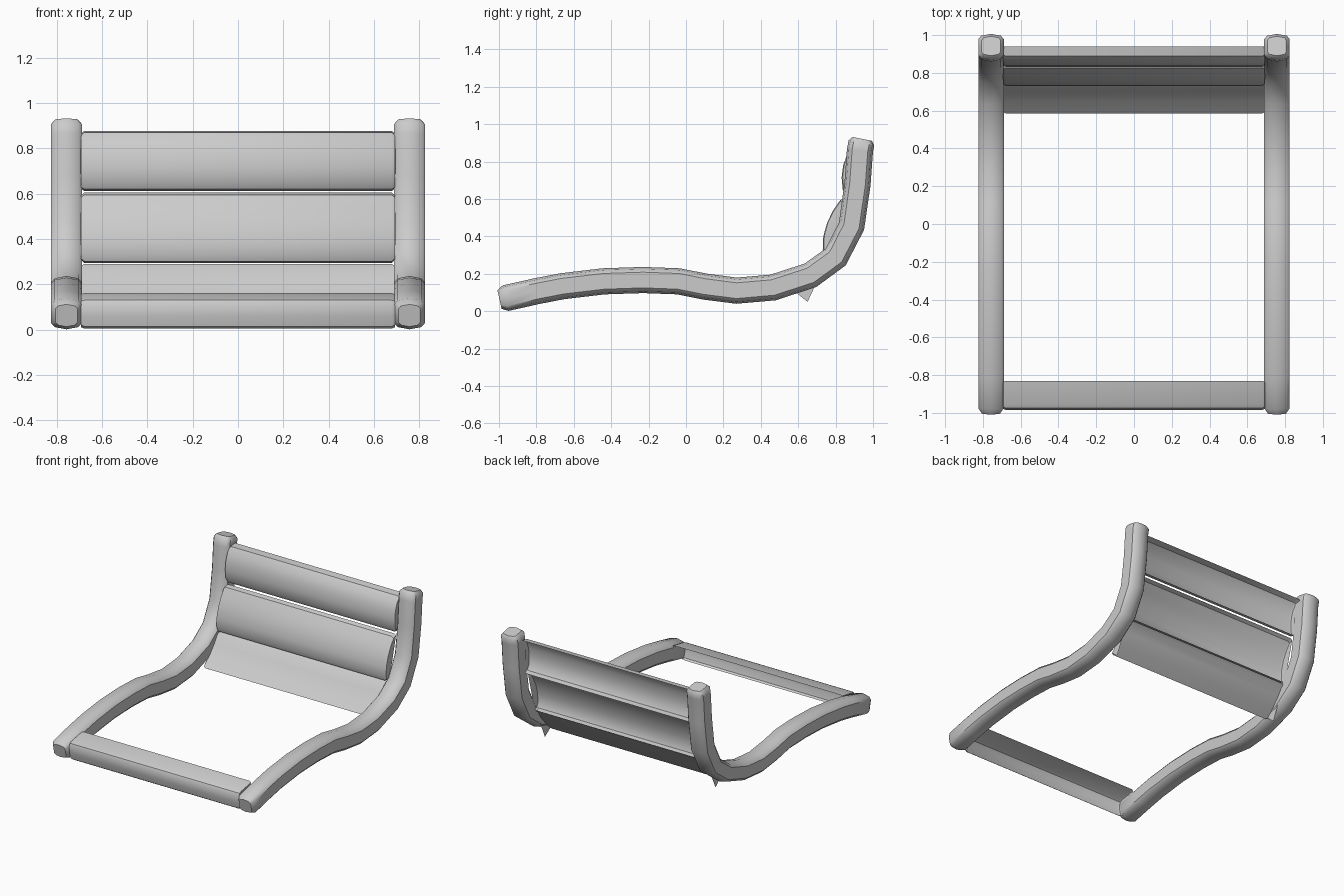
import bpy, bmesh, math
from mathutils import Vector

if "Cube" in bpy.data.objects:
    bpy.data.objects.remove(bpy.data.objects["Cube"])


def finish(bm, name, angle):
    bmesh.ops.recalc_face_normals(bm, faces=bm.faces[:])
    me = bpy.data.meshes.new(name)
    bm.to_mesh(me)
    bm.free()
    ob = bpy.data.objects.new(name, me)
    bpy.context.collection.objects.link(ob)
    bpy.ops.object.select_all(action='DESELECT')
    ob.select_set(True)
    bpy.context.view_layer.objects.active = ob
    bpy.ops.object.shade_smooth_by_angle(angle=math.radians(angle))
    return ob


def side_rail():
    # crowned square section swept along the (y, z) centre line
    path = [Vector(p) for p in [
        (-0.965, 0.07), (-0.8, 0.107), (-0.66, 0.134), (-0.44, 0.16),
        (-0.23, 0.167), (-0.04, 0.16), (0.1, 0.132), (0.27, 0.11),
        (0.465, 0.127), (0.665, 0.192), (0.8, 0.29), (0.885, 0.455),
        (0.917, 0.68), (0.93, 0.86), (0.938, 0.9)]]
    dirs = []
    for i in range(len(path)):
        a, b = path[max(i - 1, 0)], path[min(i + 1, len(path) - 1)]
        dirs.append((b - a).normalized())
    rings = [(p, d, 1.0) for p, d in zip(path, dirs)]
    rings.insert(0, (path[0] - dirs[0] * 0.033, dirs[0], 0.72))
    rings.append((path[-1] + dirs[-1] * 0.022, dirs[-1], 0.75))
    quarter = [(0.0675, 0.0), (0.0675, 0.042), (0.052, 0.06)]
    sec = quarter + [(0, 0.07)] + [(-x, n) for x, n in quarter[:0:-1]]
    sec += [(-x, -n) for x, n in sec]
    bm = bmesh.new()
    loops = []
    for p, d, s in rings:
        n = Vector((-d.y, d.x))
        loops.append([bm.verts.new((0.757 + x * s, p.x + n.x * h * s, p.y + n.y * h * s))
                      for x, h in sec])
    k = len(sec)
    for a, b in zip(loops, loops[1:]):
        for i in range(k):
            j = (i + 1) % k
            bm.faces.new((a[i], a[j], b[j], b[i]))
    bm.faces.new(loops[0])
    bm.faces.new(loops[-1])
    ob = finish(bm, "side_rails", 40)
    # opposite rail
    mod = ob.modifiers.new("mirror", 'MIRROR')
    mod.use_axis[0] = True


def slat(name, profile, extra=()):
    # open-backed shell with slightly domed end caps
    pts = [Vector(p) for p in profile]
    mid = (pts[0] + pts[-1]) / 2
    bm = bmesh.new()
    rows = []
    for x, s in ((-0.692, 0.93), (-0.678, 1), (0.678, 1), (0.692, 0.93)):
        rows.append([bm.verts.new((x, *(mid + (p - mid) * s))) for p in pts])
    for a, b in zip(rows, rows[1:]):
        for i in range(len(pts) - 1):
            bm.faces.new((a[i], a[i + 1], b[i + 1], b[i]))
    for row, x in ((rows[0], -0.696), (rows[-1], 0.696)):
        edge = row + [bm.verts.new((x, *p)) for p in extra]
        c = sum(pts, Vector((0, 0))) / len(pts)
        hub = bm.verts.new((x, *c))
        for i in range(len(edge)):
            bm.faces.new((edge[i], edge[(i + 1) % len(edge)], hub))
    finish(bm, name, 35)


side_rail()
slat("front_slat", [(-0.955, 0.005), (-0.97, 0.015), (-0.982, 0.06), (-0.985, 0.105),
                    (-0.975, 0.13), (-0.955, 0.14), (-0.83, 0.162)])
slat("lower_back_slat", [(0.585, 0.09), (0.65, 0.15), (0.71, 0.22), (0.745, 0.275),
                         (0.765, 0.29)], extra=[(0.65, 0.05)])
slat("middle_back_slat", [(0.775, 0.295), (0.742, 0.302), (0.731, 0.33), (0.734, 0.4),
                          (0.755, 0.475), (0.787, 0.54), (0.825, 0.595), (0.855, 0.605)])
slat("top_back_slat", [(0.89, 0.612), (0.855, 0.62), (0.838, 0.65), (0.832, 0.715),
                       (0.84, 0.78), (0.86, 0.835), (0.89, 0.87), (0.94, 0.877)])
